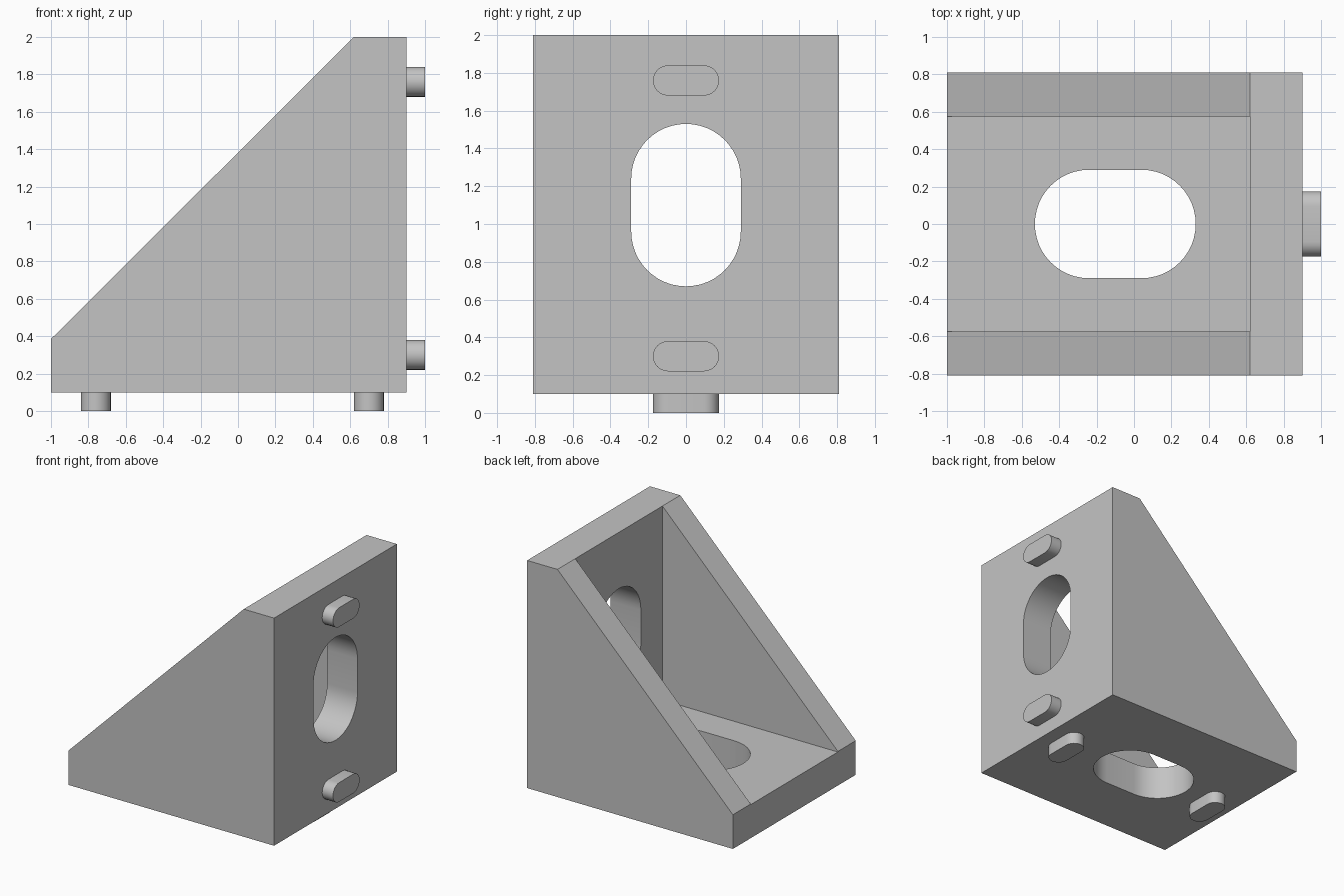
import bpy
import bmesh
import math
from mathutils import Matrix, Vector

cube = bpy.data.objects.get("Cube")
if cube:
    bpy.data.objects.remove(cube, do_unlink=True)

grey = bpy.data.materials.new("light grey")
grey.use_nodes = True
GREY = (0.55, 0.55, 0.55, 1)
grey.diffuse_color = GREY
grey.node_tree.nodes["Principled BSDF"].inputs["Base Color"].default_value = GREY

# Main dimensions
HALF_W, INNER_W = 0.81, 0.575
BACK, FACE, BOTTOM, TOP = -1.0, 0.9, 0.1, 2.0
PLATE = 0.28


def prism(name, points, extrude):
    """Extrude a closed polygon along a vector."""
    bm = bmesh.new()
    face = bm.faces.new([bm.verts.new(p) for p in points])
    moved = bmesh.ops.extrude_face_region(bm, geom=[face])["geom"]
    verts = [v for v in moved if isinstance(v, bmesh.types.BMVert)]
    bmesh.ops.translate(bm, vec=extrude, verts=verts)
    bmesh.ops.recalc_face_normals(bm, faces=bm.faces)
    mesh = bpy.data.meshes.new(name)
    bm.to_mesh(mesh)
    bm.free()
    mesh.materials.append(grey)
    obj = bpy.data.objects.new(name, mesh)
    bpy.context.collection.objects.link(obj)
    return obj


def slot(name, centre, along, across, half_straight, radius, depth, steps=24):
    """Rounded-end prism, extruded both ways along its axis by depth."""
    u, v = Vector(along), Vector(across)
    axis = u.cross(v)
    points = []
    for end in (1, -1):
        for i in range(steps + 1):
            a = math.pi * (i / steps - 0.5)
            points.append(Vector(centre) - axis * depth
                          + end * (u * (half_straight + radius * math.cos(a))
                                   + v * radius * math.sin(a)))
    return prism(name, points, axis * depth * 2)


def side_profile(points, y):
    return [(x, y, z) for x, z in points]


def activate(obj):
    bpy.ops.object.select_all(action="DESELECT")
    obj.select_set(True)
    bpy.context.view_layer.objects.active = obj


def cut(target, cutter):
    mod = target.modifiers.new("cut", "BOOLEAN")
    mod.operation = "DIFFERENCE"
    mod.solver = "EXACT"
    mod.object = cutter
    activate(target)
    bpy.ops.object.modifier_apply(modifier=mod.name)
    bpy.data.objects.remove(cutter, do_unlink=True)


X, Y, Z = (1, 0, 0), (0, 1, 0), (0, 0, 1)

# Gusseted corner body
inner_x, inner_z = FACE - PLATE, BOTTOM + PLATE
body = prism("corner_bracket", side_profile(
    [(BACK, BOTTOM), (FACE, BOTTOM), (FACE, TOP), (inner_x, TOP),
     (BACK, inner_z + 0.005)], -HALF_W), (0, 2 * HALF_W, 0))

# Pocket between the two gussets
cut(body, prism("pocket_cutter", side_profile(
    [(BACK - 1, inner_z), (inner_x, inner_z), (inner_x, TOP + 1),
     (BACK - 1, TOP + 1)], -INNER_W), (0, 2 * INNER_W, 0)))

# Bolt slots through the wall and the base
cut(body, slot("wall_slot_cutter", (FACE - PLATE / 2, 0, 1.1), Z, Y, 0.14, 0.29, 0.3))
cut(body, slot("base_slot_cutter", (-0.1, 0, BOTTOM + PLATE / 2), X, Y, 0.14, 0.29, 0.3))

# Locating pegs on the outer faces
parts = [body]
for label, pos in (("lower", 0.3), ("upper", 1.76)):
    parts.append(slot(label + "_wall_peg", (FACE, 0, pos), Y, Z, 0.095, 0.08, 0.1, 12))
for label, pos in (("back", -0.76), ("front", 0.7)):
    parts.append(slot(label + "_base_peg", (pos, 0, BOTTOM), Y, X, 0.095, 0.08, 0.1, 12))

for part in parts:
    activate(part)
    bpy.ops.object.shade_smooth_by_angle(angle=math.radians(30))
